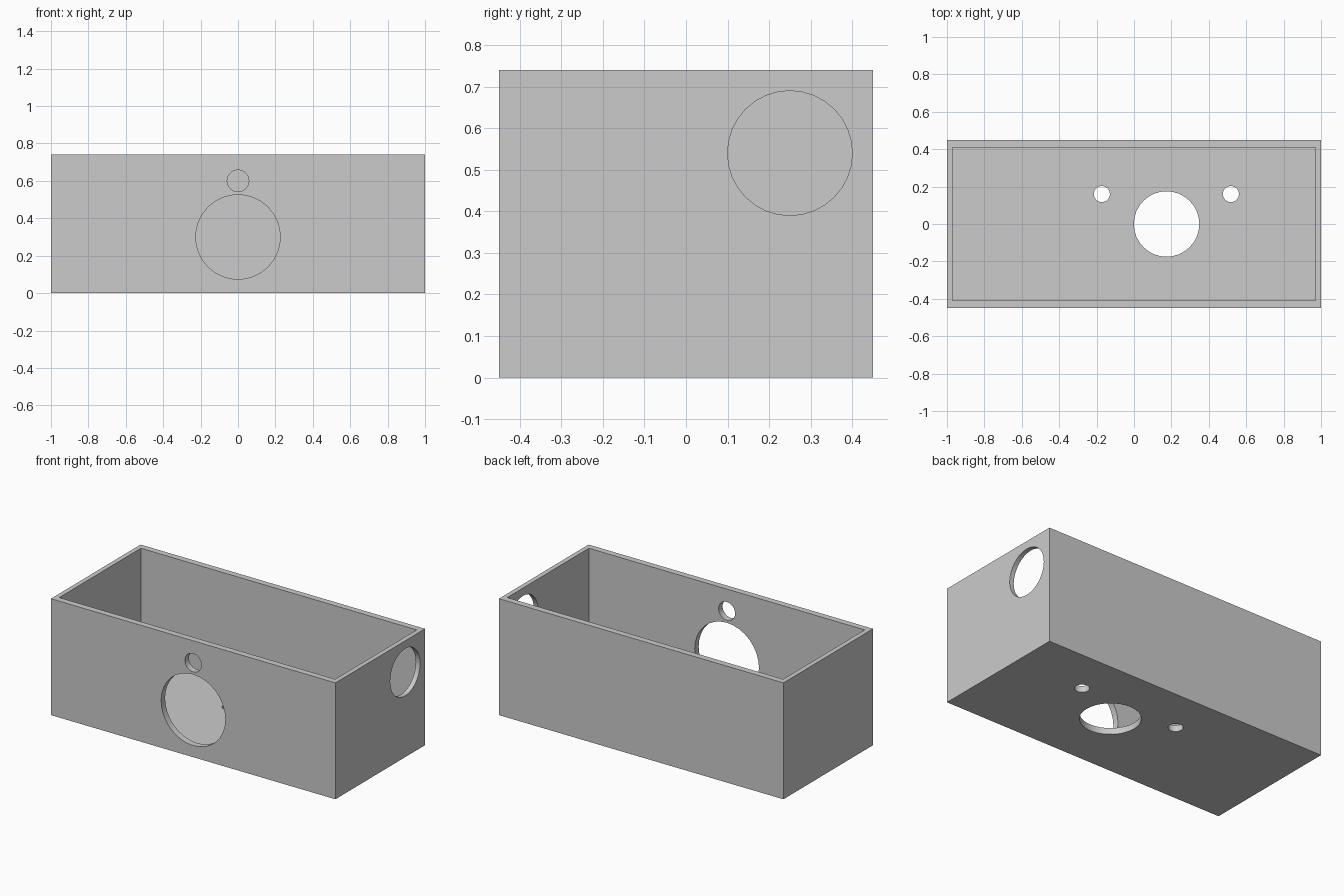
import bpy
import math
from mathutils import Vector

cube = bpy.data.objects.get("Cube")
if cube:
    bpy.data.objects.remove(cube, do_unlink=True)

LENGTH, DEPTH, HEIGHT = 2.0, 0.9, 0.74
END_WALL, SIDE_WALL, FLOOR = 0.03, 0.04, 0.04

grey = bpy.data.materials.new("plain_grey")
grey.use_nodes = True
colour = (0.6, 0.6, 0.6, 1)
grey.diffuse_color = colour
grey.node_tree.nodes["Principled BSDF"].inputs["Base Color"].default_value = colour


def box(name, size, bottom):
    """Box centred in x and y, standing on the given height."""
    bpy.ops.mesh.primitive_cube_add(size=1, location=(0, 0, 0))
    ob = bpy.context.object
    ob.name = name
    for v in ob.data.vertices:
        v.co = Vector(a * b for a, b in zip(v.co, size))
        v.co.z += bottom + size[2] / 2
    return ob


def drill(name, radius, place, turn=(0, 0, 0)):
    """Round cutter that passes through one wall only."""
    bpy.ops.mesh.primitive_cylinder_add(
        vertices=32, radius=radius, depth=0.12, location=place, rotation=turn)
    ob = bpy.context.object
    ob.name = name
    return ob


# Solid body, then the open-topped cavity
body = box("open_box", (LENGTH, DEPTH, HEIGHT), 0)
cutters = [box("cavity_cutter",
               (LENGTH - 2 * END_WALL, DEPTH - 2 * SIDE_WALL, HEIGHT), FLOOR)]

# Front wall: large opening with a small hole above it
quarter = math.pi / 2
for radius, z in ((0.226, 0.3), (0.058, 0.6)):
    cutters.append(drill("front_hole_cutter", radius, (0, -DEPTH / 2, z), (quarter, 0, 0)))

# End wall: one opening near the back
cutters.append(drill("end_hole_cutter", 0.15, (LENGTH / 2, 0.25, 0.54), (0, quarter, 0)))

# Floor: large opening flanked by two small holes
for radius, x, y in ((0.175, 0.174, 0), (0.043, -0.172, 0.16), (0.043, 0.518, 0.16)):
    cutters.append(drill("floor_hole_cutter", radius, (x, y, 0)))

# Cut everything out and keep the finished mesh
for cutter in cutters:
    cutter.hide_render = True
    cut = body.modifiers.new(cutter.name, "BOOLEAN")
    cut.operation = "DIFFERENCE"
    cut.solver = "EXACT"
    cut.object = cutter
bpy.context.view_layer.update()
evaluated = body.evaluated_get(bpy.context.evaluated_depsgraph_get())
mesh = bpy.data.meshes.new_from_object(evaluated)
body.modifiers.clear()
body.data = mesh
for cutter in cutters:
    bpy.data.objects.remove(cutter, do_unlink=True)

# Smooth hole walls with crisp rims
mesh.materials.clear()
mesh.materials.append(grey)
for face in mesh.polygons:
    face.material_index = 0
    face.use_smooth = True
mesh.set_sharp_from_angle(angle=math.radians(30))
